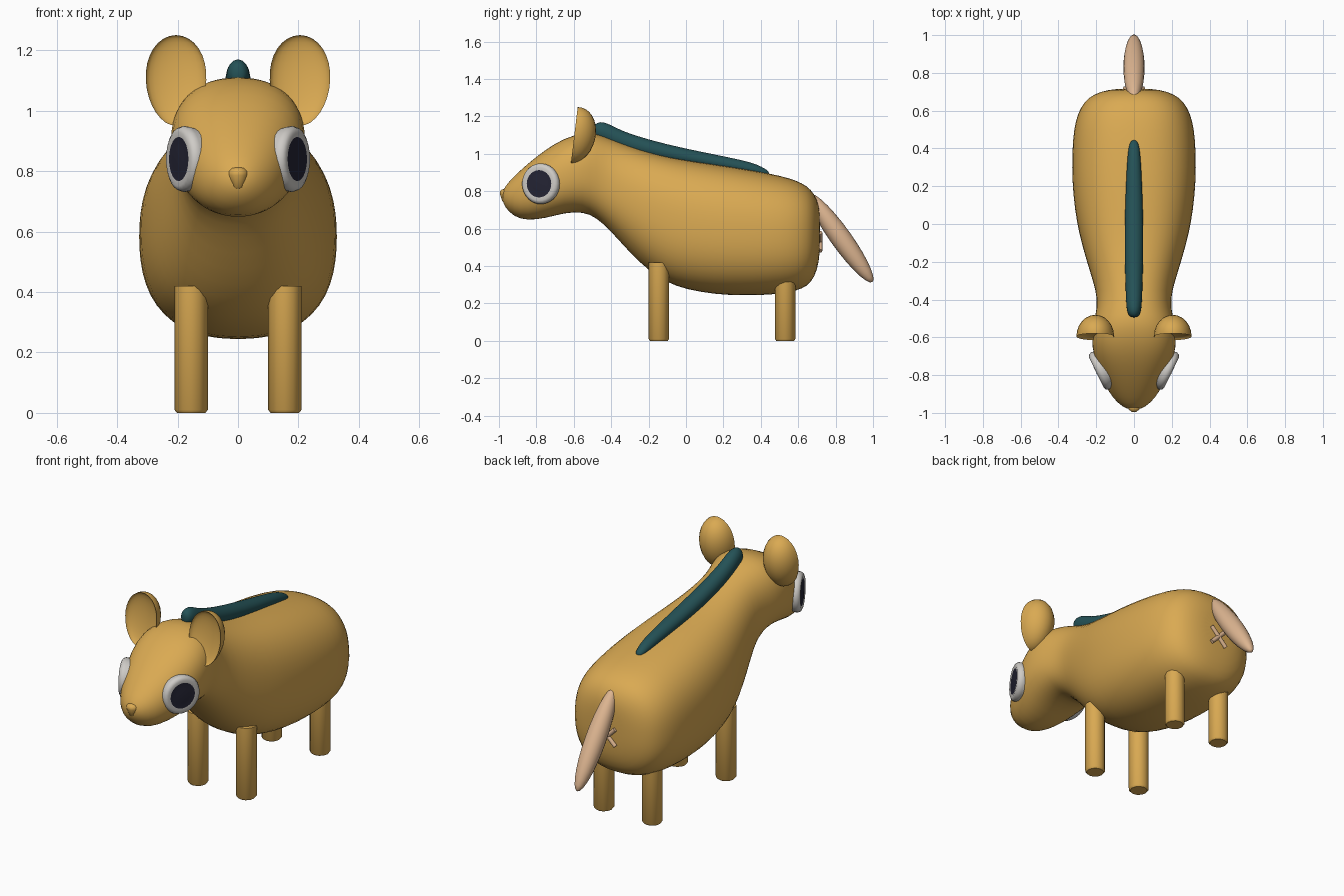
import bpy, bmesh, math
from mathutils import Vector, Matrix

if "Cube" in bpy.data.objects:
    bpy.data.objects.remove(bpy.data.objects["Cube"])


def material(name, rgb):
    m = bpy.data.materials.new(name)
    m.diffuse_color = (*rgb, 1)
    m.use_nodes = True
    m.node_tree.nodes["Principled BSDF"].inputs["Base Color"].default_value = m.diffuse_color
    return m


GOLD = material("gold", (0.70, 0.40, 0.085))
TEAL = material("teal", (0.018, 0.085, 0.095))
BEIGE = material("beige", (0.72, 0.46, 0.28))
WHITE = material("off white", (0.62, 0.60, 0.57))
NAVY = material("navy", (0.018, 0.018, 0.035))


def finish(name, bm, mats, angle=40, subsurf=0):
    bmesh.ops.recalc_face_normals(bm, faces=bm.faces)
    me = bpy.data.meshes.new(name)
    bm.to_mesh(me)
    bm.free()
    for m in mats:
        me.materials.append(m)
    me.shade_smooth()
    me.set_sharp_from_angle(angle=math.radians(angle))
    ob = bpy.data.objects.new(name, me)
    bpy.context.collection.objects.link(ob)
    if subsurf:
        mod = ob.modifiers.new("smooth", "SUBSURF")
        mod.levels = mod.render_levels = subsurf
    return ob


def skin(bm, rings):
    """Bridge closed vertex rings and cap both ends."""
    rings = [[bm.verts.new(p) for p in r] for r in rings]
    n = len(rings[0])
    for a, b in zip(rings, rings[1:]):
        for i in range(n):
            j = (i + 1) % n
            bm.faces.new((a[i], a[j], b[j], b[i]))
    bm.faces.new(rings[0][::-1])
    bm.faces.new(rings[-1])


def section(y, bottom, top, w, power, n=28):
    """Rounded-square cross-section standing at y."""
    pts = []
    for i in range(n):
        a = 2 * math.pi * i / n
        c, s = math.cos(a), math.sin(a)
        r = (abs(c) ** power + abs(s) ** power) ** (-1 / power)
        pts.append((w * r * c, y, (top + bottom) / 2 + (top - bottom) / 2 * r * s))
    return pts


def lathe(bm, profile, n, mtx):
    """Spin (radius, height) pairs about local z."""
    skin(bm, [[mtx @ Vector((r * math.cos(2 * math.pi * i / n),
                             r * math.sin(2 * math.pi * i / n), z))
               for i in range(n)] for r, z in profile])


# Head, neck and trunk in one skin: y, bottom, top, half width, squareness
BODY = [
    (-0.982, 0.755, 0.79, 0.02, 2), (-0.97, 0.715, 0.825, 0.06, 2),
    (-0.92, 0.663, 0.88, 0.115, 2.1), (-0.85, 0.643, 0.945, 0.155, 2.2),
    (-0.75, 0.655, 1.025, 0.197, 2.4), (-0.65, 0.685, 1.085, 0.225, 2.5),
    (-0.55, 0.69, 1.113, 0.222, 2.5), (-0.48, 0.66, 1.11, 0.203, 2.4),
    (-0.40, 0.585, 1.08, 0.192, 2.3), (-0.30, 0.47, 1.042, 0.218, 2.3),
    (-0.20, 0.375, 1.01, 0.25, 2.4), (-0.10, 0.31, 0.985, 0.278, 2.5),
    (0.0, 0.275, 0.967, 0.302, 2.5), (0.15, 0.248, 0.945, 0.323, 2.5),
    (0.30, 0.242, 0.922, 0.33, 2.5), (0.45, 0.245, 0.895, 0.325, 2.5),
    (0.55, 0.258, 0.872, 0.31, 2.5), (0.62, 0.277, 0.845, 0.282, 2.5),
    (0.67, 0.31, 0.81, 0.243, 2.5), (0.703, 0.38, 0.755, 0.175, 2.4),
    (0.717, 0.47, 0.69, 0.09, 2.2),
]
bm = bmesh.new()
skin(bm, [section(*s) for s in BODY])
finish("body", bm, [GOLD], 180, 1)

# Mane strip following the back: y, bottom, top, half width
MANE = [
    (-0.495, 1.10, 1.145, 0.015), (-0.48, 1.08, 1.168, 0.034),
    (-0.44, 1.06, 1.175, 0.041), (-0.38, 1.03, 1.143, 0.044),
    (-0.30, 1.00, 1.106, 0.047), (-0.10, 0.955, 1.05, 0.051),
    (0.10, 0.925, 1.008, 0.048), (0.30, 0.895, 0.968, 0.039),
    (0.38, 0.88, 0.945, 0.033), (0.43, 0.875, 0.917, 0.024),
    (0.445, 0.882, 0.903, 0.01),
]
bm = bmesh.new()
skin(bm, [section(*s, 2, 16) for s in MANE])
finish("mane", bm, [TEAL], 180, 1)

# Nose: small rounded cone, point down
bm = bmesh.new()
lathe(bm, [(0.012, -0.036), (0.02, -0.03), (0.034, 0.01), (0.034, 0.022),
           (0.024, 0.033), (0.008, 0.037)], 10, Matrix.Translation((0, -0.963, 0.776)))
finish("nose", bm, [GOLD], 50)

# Tail: slim ellipsoid sloping down and back
bm = bmesh.new()
bmesh.ops.create_uvsphere(bm, u_segments=20, v_segments=14, radius=1)
axis = Vector((0, 0.58, -0.81))
bmesh.ops.transform(bm, verts=bm.verts, matrix=Matrix.Translation((0, 0.828, 0.55))
                    @ axis.to_track_quat("Z", "X").to_matrix().to_4x4()
                    @ Matrix.Diagonal((0.056, 0.056, 0.29, 1)))
finish("tail", bm, [BEIGE], 180)

# Crossed pegs under the tail
bm = bmesh.new()
for tilt in (-45, 45):
    bmesh.ops.create_cone(bm, cap_ends=True, segments=10, radius1=0.012, radius2=0.012,
                          depth=0.14, matrix=Matrix.Translation((0, 0.717, 0.53))
                          @ Matrix.Rotation(math.radians(tilt), 4, "Y"))
finish("rump_cross", bm, [BEIGE])

for side, label in ((-1, "left"), (1, "right")):
    # Legs with chamfered feet
    for part, y in (("front", -0.145), ("rear", 0.53)):
        bm = bmesh.new()
        lathe(bm, [(0.047, 0), (0.055, 0.01), (0.055, 0.42)], 12,
              Matrix.Translation((side * 0.155, y, 0)))
        finish(f"{part}_{label}_leg", bm, [GOLD])

    # Ear: domed back, dished front, slightly narrowed at the root
    bm = bmesh.new()
    bmesh.ops.create_uvsphere(bm, u_segments=24, v_segments=16, radius=1)
    for v in bm.verts:
        x, y, z = v.co
        taper = 1 + 0.08 * z
        depth = (0.115 if y > 0 else -0.035) * y
        v.co = (side * 0.205 + side * 0.1 * x * taper,
                -0.597 + depth + 0.018 * z, 1.10 + 0.15 * z)
    finish(f"{label}_ear", bm, [GOLD], 60)

    # Eye: raised white ring around a dark disc
    a = math.radians(26)
    normal = Vector((side * math.cos(a), -math.sin(a), 0))
    mtx = (Matrix.Translation((side * 0.18, -0.778, 0.84))
           @ normal.to_track_quat("Z", "Y").to_matrix().to_4x4())
    bm = bmesh.new()
    lathe(bm, [(0.098, -0.05), (0.108, -0.012), (0.109, 0.0), (0.103, 0.014), (0.09, 0.021),
               (0.073, 0.018), (0.04, 0.021), (0.008, 0.022)], 28, mtx)
    centre, inv = mtx.translation, mtx.inverted()
    for f in bm.faces:
        p = inv @ f.calc_center_median()
        f.material_index = int(p.z > 0.01 and math.hypot(p.x, p.y) < 0.07)
    finish(f"{label}_eye", bm, [WHITE, NAVY], 50)
